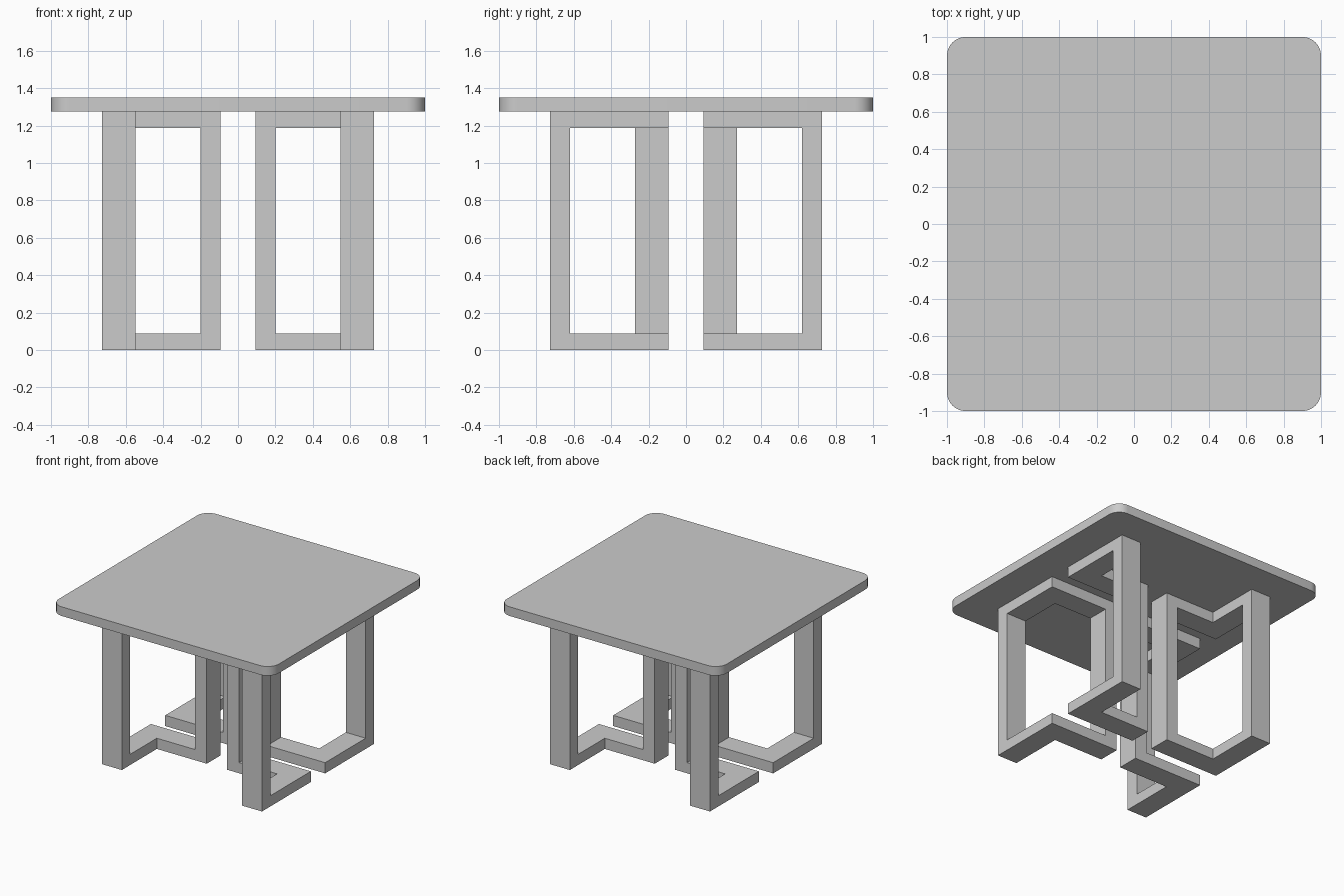
import bpy, bmesh, math

if "Cube" in bpy.data.objects:
    bpy.data.objects.remove(bpy.data.objects["Cube"])

TOP_Z, H = 1.35, 1.275          # table height, leg height
OUT, GAP, W = 0.727, 0.093, 0.18  # outer reach, centre gap, strip width
POST, BAR = 0.108, 0.088        # post thickness, rail thickness


def finish(name, bm):
    bmesh.ops.recalc_face_normals(bm, faces=bm.faces)
    me = bpy.data.meshes.new(name)
    bm.to_mesh(me)
    bm.free()
    ob = bpy.data.objects.new(name, me)
    bpy.context.collection.objects.link(ob)
    return ob


# tabletop: rounded square, extruded
r, n = 0.1, 8
bm = bmesh.new()
ring = []
for q in range(4):
    cx, cy = [(1, 1), (-1, 1), (-1, -1), (1, -1)][q]
    for i in range(n + 1):
        a = math.pi / 2 * (q + i / n)
        ring.append(bm.verts.new((cx * (1 - r) + r * math.cos(a),
                                  cy * (1 - r) + r * math.sin(a), H)))
base = bm.faces.new(ring)
ext = bmesh.ops.extrude_face_region(bm, geom=[base], use_keep_orig=True)
for v in ext["geom"]:
    if isinstance(v, bmesh.types.BMVert):
        v.co.z = TOP_Z
top = finish("tabletop", bm)
bpy.context.view_layer.objects.active = top
top.select_set(True)
bpy.ops.object.shade_smooth_by_angle(angle=math.radians(30))

# leg frame: L-shaped strip in plan (outer edge, inner edge at each station)
stations = [
    ((-OUT, -OUT), (-OUT + W, -OUT)),
    ((-OUT, -OUT + POST), (-OUT + W, -OUT + POST)),
    ((-OUT, -GAP), (-OUT + W, -GAP - W)),
    ((-GAP - POST, -GAP), (-GAP - POST, -GAP - W)),
    ((-GAP, -GAP), (-GAP, -GAP - W)),
]
levels = [0, BAR, H - BAR, H]


def filled(i, k):
    # the middle of the frame is open
    return 0 <= i < 4 and 0 <= k < 3 and not (i in (1, 2) and k == 1)


bm = bmesh.new()
V = {(i, s, k): bm.verts.new((*stations[i][s], levels[k]))
     for i in range(5) for s in range(2) for k in range(4)}
for i in range(4):
    for k in range(3):
        if not filled(i, k):
            continue
        for s in range(2):      # side faces of the strip
            bm.faces.new([V[i, s, k], V[i + 1, s, k], V[i + 1, s, k + 1], V[i, s, k + 1]])
        for d in range(2):      # ends, undersides and opening walls
            if not filled(i + 2 * d - 1, k):
                bm.faces.new([V[i + d, 0, k], V[i + d, 1, k], V[i + d, 1, k + 1], V[i + d, 0, k + 1]])
            if not filled(i, k + 2 * d - 1):
                bm.faces.new([V[i, 0, k + d], V[i, 1, k + d], V[i + 1, 1, k + d], V[i + 1, 0, k + d]])
legs = finish("leg_frames", bm)

# mirror to all four corners
m = legs.modifiers.new("mirror", 'MIRROR')
m.use_axis = (True, True, False)
m.use_mirror_merge = False
